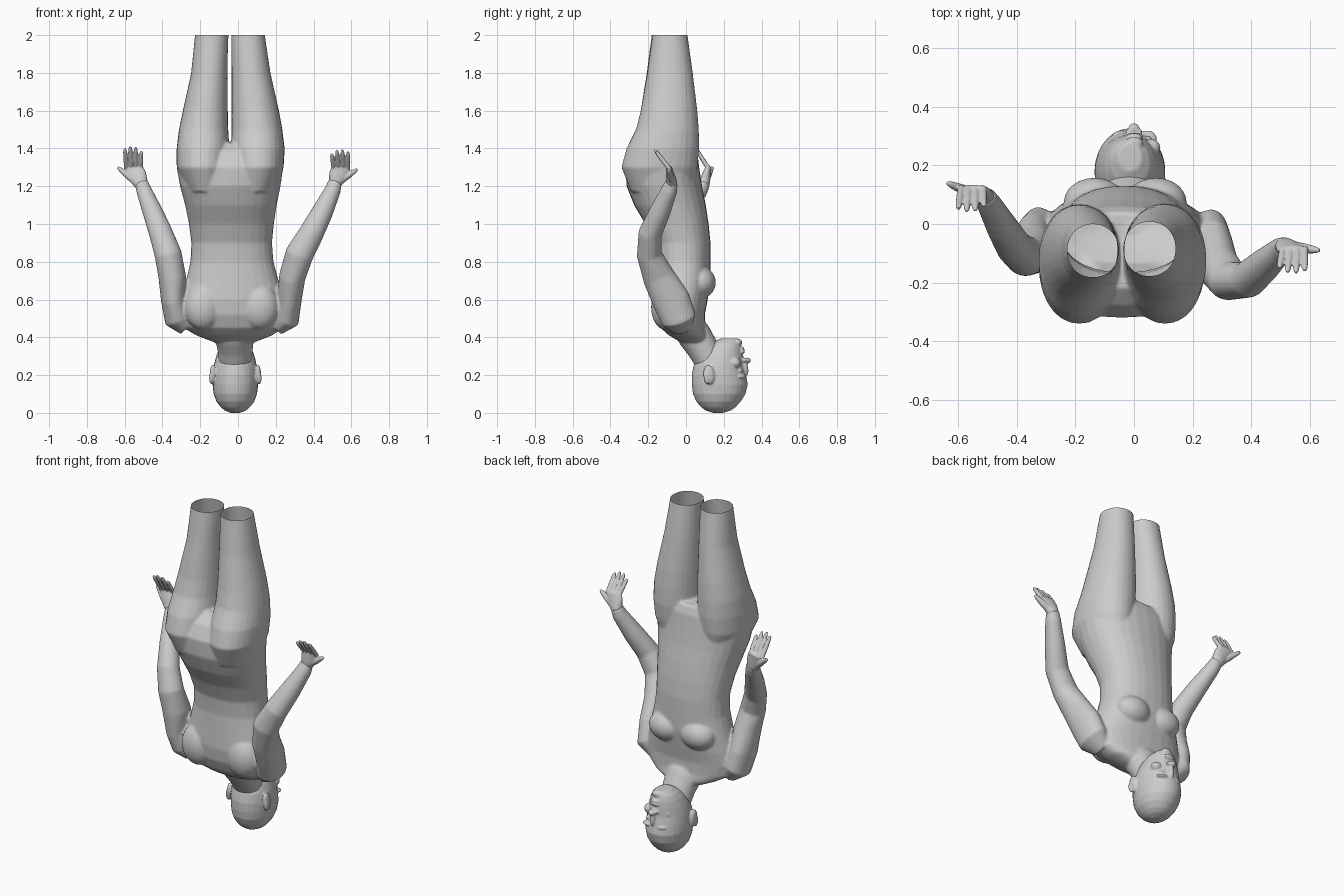
import bpy, bmesh, math
from mathutils import Vector, Matrix

UP = Vector((0, 0, 1))


def loft(bm, rows, tilt=False, n=28, power=2.0):
    """Closed tube through rows of (cx, cy, cz, rx, ry); tilt turns rings along the path."""
    centres = [Vector(r[:3]) for r in rows]
    rings = []
    for i, (c, row) in enumerate(zip(centres, rows)):
        tangent = centres[min(i + 1, len(rows) - 1)] - centres[max(i - 1, 0)]
        turn = UP.rotation_difference(tangent.normalized()) if tilt else None
        ring = []
        for k in range(n):
            a = 2 * math.pi * k / n
            ca, sa = math.cos(a), math.sin(a)
            p = Vector((row[3] * math.copysign(abs(ca) ** (2 / power), ca),
                        row[4] * math.copysign(abs(sa) ** (2 / power), sa), 0))
            if turn:
                p = turn @ p
            ring.append(bm.verts.new(c + p))
        rings.append(ring)
    for a, b in zip(rings, rings[1:]):
        for k in range(n):
            j = (k + 1) % n
            bm.faces.new((a[k], a[j], b[j], b[k]))
    bm.faces.new(rings[0][::-1])
    bm.faces.new(rings[-1])


def extents(rows):
    """Turn (z, x0, x1, y0, y1) into loft rows."""
    return [((x0 + x1) / 2, (y0 + y1) / 2, z, (x1 - x0) / 2, (y1 - y0) / 2)
            for z, x0, x1, y0, y1 in rows]


def blob(bm, centre, radii, rot_x=0):
    m = Matrix.Translation(centre) @ Matrix.Rotation(rot_x, 4, 'X') @ Matrix.Diagonal((*radii, 1))
    bmesh.ops.create_uvsphere(bm, u_segments=24, v_segments=16, radius=1, matrix=m)


def fuse(name, bm, voxel, smooth, ratio, cut=None):
    """Blend all the shells of a part into one smooth skin, optionally cut open at a height."""
    mesh = bpy.data.meshes.new(name)
    bm.to_mesh(mesh)
    bm.free()
    obj = bpy.data.objects.new(name, mesh)
    bpy.context.collection.objects.link(obj)
    remesh = obj.modifiers.new("blend", 'REMESH')
    remesh.mode = 'VOXEL'
    remesh.voxel_size = voxel
    soften = obj.modifiers.new("soften", 'SMOOTH')
    soften.factor = 0.5
    soften.iterations = smooth
    obj.modifiers.new("lighten", 'DECIMATE').ratio = ratio
    graph = bpy.context.evaluated_depsgraph_get()
    result = bpy.data.meshes.new_from_object(obj.evaluated_get(graph))
    obj.modifiers.clear()
    obj.data = result
    if cut:
        bm = bmesh.new()
        bm.from_mesh(result)
        bmesh.ops.bisect_plane(bm, geom=bm.verts[:] + bm.edges[:] + bm.faces[:],
                               plane_co=(0, 0, cut), plane_no=UP, clear_outer=True)
        bm.to_mesh(result)
        bm.free()
    for p in result.polygons:
        p.use_smooth = True
    return obj


# Torso, from neck base up to the crotch
body = bmesh.new()
loft(body, extents([
    (0.375, -0.13, 0.09, -0.03, 0.11), (0.41, -0.22, 0.18, -0.09, 0.11),
    (0.45, -0.29, 0.24, -0.135, 0.10), (0.52, -0.32, 0.26, -0.165, 0.10),
    (0.60, -0.305, 0.24, -0.175, 0.115), (0.70, -0.275, 0.215, -0.17, 0.13),
    (0.80, -0.252, 0.188, -0.165, 0.13), (0.90, -0.247, 0.18, -0.175, 0.13),
    (1.00, -0.26, 0.19, -0.215, 0.12), (1.10, -0.28, 0.205, -0.275, 0.105),
    (1.20, -0.307, 0.225, -0.315, 0.085), (1.30, -0.325, 0.24, -0.32, 0.07),
    (1.38, -0.32, 0.24, -0.28, 0.06), (1.43, -0.28, 0.20, -0.22, 0.04)]), power=2.25)

# Legs, left open at the top by the later cut
for rows in (
    [(1.17, -0.27, -0.07, -0.29, 0.03), (1.30, -0.325, -0.05, -0.342, 0.06),
     (1.40, -0.325, -0.045, -0.315, 0.068), (1.50, -0.313, -0.052, -0.265, 0.066),
     (1.60, -0.292, -0.054, -0.24, 0.058), (1.80, -0.248, -0.056, -0.208, 0.032),
     (2.00, -0.228, -0.052, -0.182, 0.0), (2.08, -0.22, -0.05, -0.175, -0.01)],
    [(1.17, -0.01, 0.19, -0.29, 0.03), (1.30, -0.03, 0.242, -0.342, 0.06),
     (1.40, -0.037, 0.247, -0.315, 0.07), (1.50, -0.034, 0.235, -0.265, 0.068),
     (1.60, -0.034, 0.217, -0.24, 0.06), (1.80, -0.034, 0.172, -0.205, 0.036),
     (2.00, -0.036, 0.142, -0.178, 0.008), (2.08, -0.04, 0.135, -0.17, 0.0)],
):
    loft(body, extents(rows), power=2.1)

# Chest muscles and shoulder blades
for s in (-1, 1):
    blob(body, (-0.03 + s * 0.105, 0.075, 0.69), (0.105, 0.083, 0.085))
    blob(body, (-0.035 + s * 0.15, -0.11, 0.56), (0.10, 0.075, 0.12))

# Neck
loft(body, [(-0.015, 0.14, 0.25, 0.085, 0.08), (-0.015, 0.09, 0.34, 0.094, 0.083),
            (-0.02, 0.045, 0.41, 0.105, 0.09), (-0.03, 0.0, 0.48, 0.12, 0.08)], tilt=True)

# Arms
for rows in (
    [(0.20, -0.03, 0.455, 0.05, 0.06), (0.255, -0.04, 0.50, 0.072, 0.095),
     (0.272, -0.08, 0.60, 0.065, 0.10), (0.287, -0.145, 0.72, 0.07, 0.085),
     (0.325, -0.195, 0.84, 0.075, 0.066), (0.388, -0.19, 0.95, 0.066, 0.062),
     (0.445, -0.14, 1.06, 0.057, 0.056), (0.502, -0.088, 1.18, 0.043, 0.043),
     (0.515, -0.075, 1.225, 0.036, 0.032)],
    [(-0.27, -0.03, 0.455, 0.05, 0.06), (-0.32, -0.035, 0.50, 0.072, 0.095),
     (-0.343, -0.06, 0.60, 0.065, 0.10), (-0.348, -0.088, 0.72, 0.073, 0.085),
     (-0.37, -0.11, 0.84, 0.072, 0.068), (-0.408, -0.08, 0.95, 0.063, 0.06),
     (-0.45, -0.01, 1.06, 0.054, 0.054), (-0.495, 0.07, 1.17, 0.042, 0.042),
     (-0.51, 0.098, 1.215, 0.036, 0.032)],
):
    loft(body, rows, tilt=True)
fuse("body", body, 0.007, 7, 0.4, cut=2.0)

# Head: crown at the bottom, chin at the top
head = bmesh.new()
HX = -0.014
loft(head, extents([(z, HX - w, HX + w, y0, y1) for z, w, y0, y1 in (
    (0.0, 0.025, 0.145, 0.195), (0.012, 0.055, 0.105, 0.235), (0.03, 0.077, 0.08, 0.262),
    (0.06, 0.10, 0.055, 0.29), (0.10, 0.115, 0.037, 0.315), (0.15, 0.121, 0.03, 0.327),
    (0.20, 0.12, 0.03, 0.318), (0.25, 0.114, 0.04, 0.306), (0.30, 0.102, 0.06, 0.303),
    (0.34, 0.087, 0.09, 0.298), (0.37, 0.068, 0.13, 0.29), (0.393, 0.04, 0.18, 0.275))]))
FX = HX + 0.014
# Nose, lips and chin
blob(head, (FX, 0.31, 0.245), (0.016, 0.018, 0.05), 0.2)
blob(head, (FX, 0.322, 0.277), (0.02, 0.022, 0.016))
blob(head, (FX, 0.30, 0.322), (0.032, 0.012, 0.009))
blob(head, (FX, 0.298, 0.339), (0.028, 0.012, 0.009))
blob(head, (FX, 0.275, 0.373), (0.032, 0.022, 0.02))
for s in (-1, 1):
    # Nostrils, brows, eyes, cheeks and ears
    blob(head, (FX + s * 0.017, 0.311, 0.28), (0.011, 0.015, 0.011))
    blob(head, (FX + s * 0.043, 0.29, 0.193), (0.036, 0.03, 0.012))
    blob(head, (FX + s * 0.045, 0.282, 0.223), (0.019, 0.019, 0.012))
    blob(head, (FX + s * 0.06, 0.26, 0.265), (0.03, 0.03, 0.028))
    blob(head, (HX + s * 0.119, 0.122, 0.203), (0.017, 0.03, 0.052), 0.15)
    blob(head, (HX + s * 0.127, 0.108, 0.185), (0.012, 0.014, 0.034), 0.15)
fuse("head", head, 0.005, 3, 0.5)


def hand(name, s, wrist, knuckle, tip, thumb_tip):
    bm = bmesh.new()
    w, k, t, th = map(Vector, (wrist, knuckle, tip, thumb_tip))
    mid = w.lerp(k, 0.55)
    # Palm
    loft(bm, [(*w, 0.034, 0.03), (*w.lerp(k, 0.25), 0.041, 0.029), (*mid, 0.05, 0.024),
              (*k, 0.05, 0.016), (*k.lerp(t, 0.08), 0.044, 0.011)], tilt=True)
    # Four fingers, index finger on the thumb side
    for i, length in enumerate((0.78, 0.97, 1.0, 0.9)):
        side = Vector((s * (i - 1.5), 0, 0))
        a = k + side * 0.025
        b = k.lerp(t, length) + side * 0.029
        loft(bm, [(*a.lerp(b, f), r, r) for f, r in
                  ((-0.1, 0.012), (0.4, 0.0125), (0.85, 0.0105), (1.0, 0.006))], tilt=True, n=12)
    # Thumb
    base = w.lerp(k, 0.2) + Vector((s * 0.02, 0, 0))
    loft(bm, [(*base.lerp(th, f), r, r) for f, r in
              ((0, 0.021), (0.45, 0.018), (0.85, 0.012), (1.0, 0.007))], tilt=True, n=12)
    fuse(name, bm, 0.0035, 2, 0.5)


hand("right_hand", 1, (0.512, -0.075, 1.21), (0.545, -0.09, 1.295),
     (0.538, -0.165, 1.392), (0.632, -0.09, 1.29))
hand("left_hand", -1, (-0.507, 0.092, 1.20), (-0.553, 0.118, 1.295),
     (-0.556, 0.045, 1.41), (-0.637, 0.14, 1.30))
